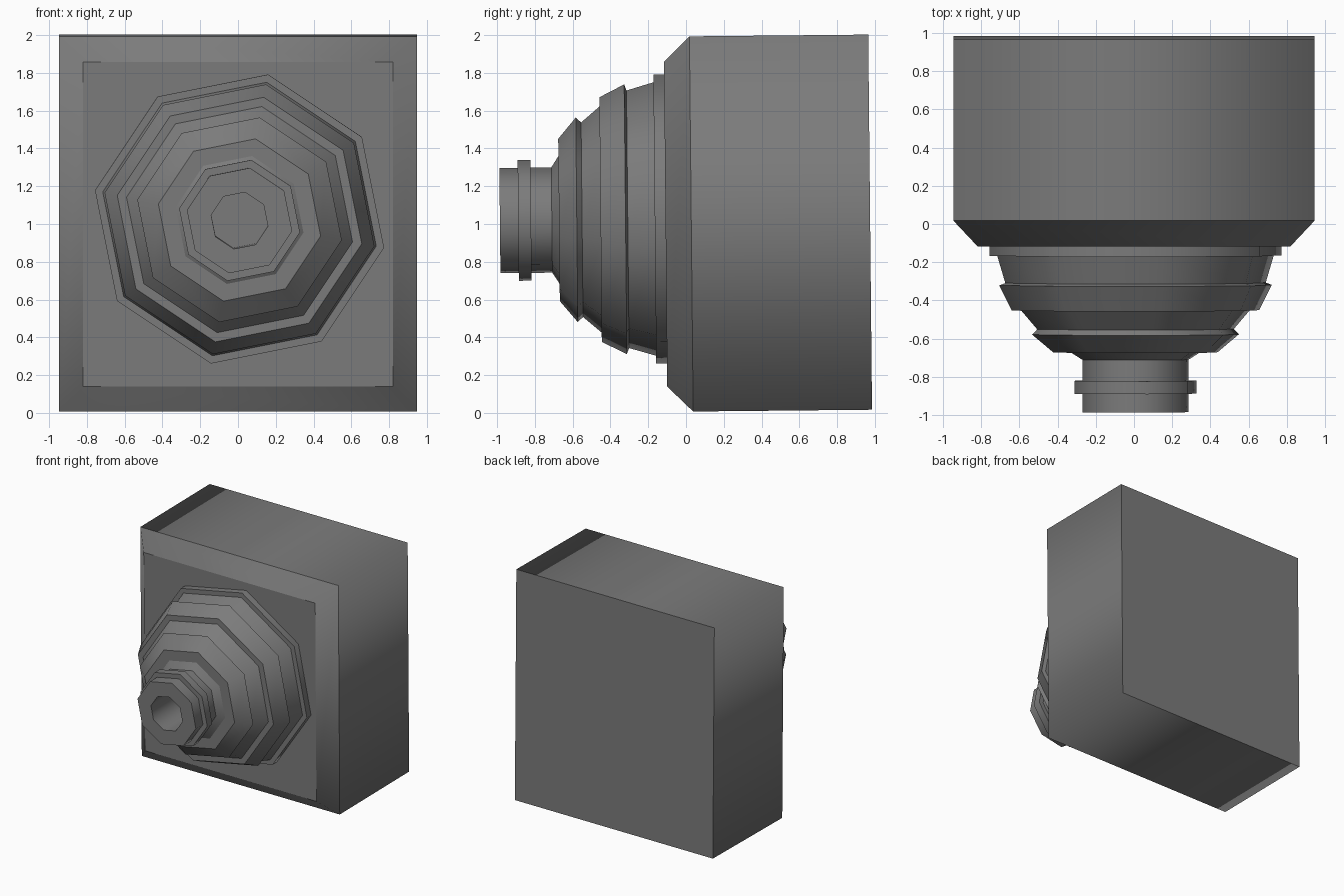
import bpy, bmesh, math
from mathutils import Matrix, Vector

if "Cube" in bpy.data.objects:
    bpy.data.objects.remove(bpy.data.objects["Cube"])

# one grey for the whole model
grey = bpy.data.materials.new("dark_grey")
grey.diffuse_color = (0.2, 0.2, 0.2, 1)
grey.use_nodes = True
grey.node_tree.nodes["Principled BSDF"].inputs["Base Color"].default_value = grey.diffuse_color

# whole model leans very slightly about its middle
PIVOT = Matrix.Translation((0, 0, 1))
TILT = PIVOT @ Matrix.Rotation(0.01, 4, 'X') @ PIVOT.inverted()


def lathe(name, profile, sides, phase, centre, scale=(1, 1)):
    """Turn (y, radius) points round the y axis, smooth around, sharp at each ring."""
    bm = bmesh.new()
    rings = []
    for y, r in profile:
        ring = []
        for k in range(sides):
            a = math.radians(phase + 360 * k / sides)
            p = Vector((centre[0] + scale[0] * r * math.cos(a), y,
                        centre[1] + scale[1] * r * math.sin(a)))
            ring.append(bm.verts.new(TILT @ p))
        rings.append(ring)
    for a, b in zip(rings, rings[1:]):
        for k in range(sides):
            n = (k + 1) % sides
            bm.faces.new((a[k], a[n], b[n], b[k])).smooth = True
    bm.faces.new(rings[0])
    bm.faces.new(rings[-1])
    for ring in rings:
        for k in range(sides):
            bm.edges.get((ring[k], ring[(k + 1) % sides])).smooth = False
    bmesh.ops.recalc_face_normals(bm, faces=bm.faces)
    mesh = bpy.data.meshes.new(name)
    bm.to_mesh(mesh)
    bm.free()
    mesh.materials.append(grey)
    obj = bpy.data.objects.new(name, mesh)
    bpy.context.collection.objects.link(obj)
    return obj


# square housing with a bevelled front
q = math.sqrt(2)
lathe("housing",
      [(-0.108, 0.86 * q), (0.028, 0.993 * q), (0.975, 0.993 * q)],
      4, 45, (0, 1.0), (0.953, 1))

# wide base collar and stepped cone
lathe("stepped_cone",
      [(-0.71, 0.284), (-0.672, 0.345), (-0.672, 0.438), (-0.578, 0.552),
       (-0.55, 0.525), (-0.452, 0.61), (-0.452, 0.66), (-0.32, 0.728),
       (-0.308, 0.695), (-0.165, 0.738), (-0.165, 0.78), (-0.05, 0.78)],
      8, 78.8, (0.008, 1.028))

# hollow nozzle with a raised band
lathe("nozzle",
      [(-0.45, 0.153), (-0.985, 0.153), (-0.985, 0.284), (-0.888, 0.284),
       (-0.888, 0.326), (-0.82, 0.326), (-0.82, 0.284), (-0.42, 0.284)],
      8, 78.8, (0.008, 1.028))

# open the cone front so the nozzle bore stays clear
cone = bpy.data.objects["stepped_cone"].data
bm = bmesh.new()
bm.from_mesh(cone)
front = min((f for f in bm.faces if len(f.verts) == 8),
            key=lambda f: f.calc_center_median().y)
bmesh.ops.delete(bm, geom=[front], context='FACES_ONLY')
bm.to_mesh(cone)
bm.free()
